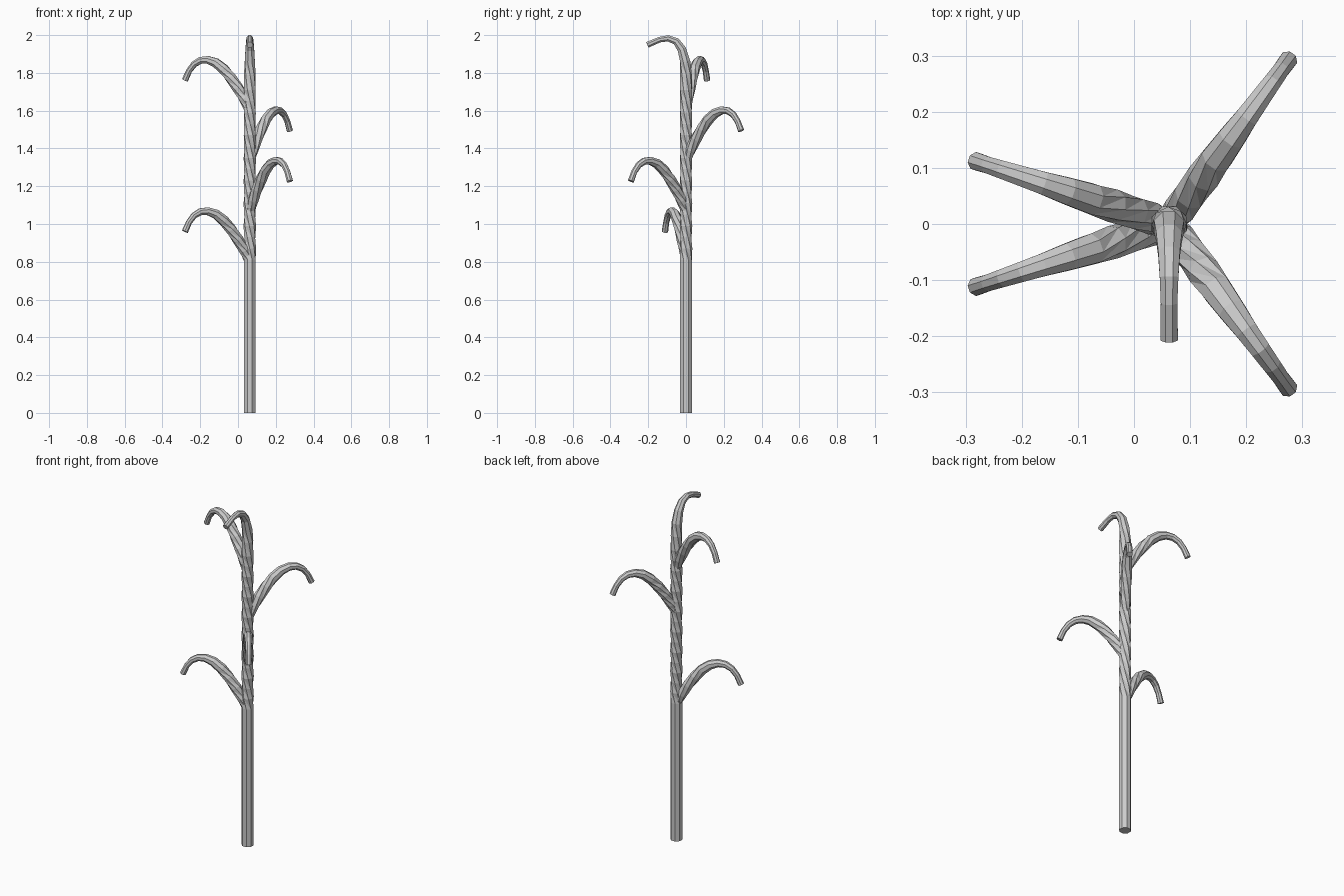
import bpy, bmesh, math
from mathutils import Vector

if "Cube" in bpy.data.objects:
    bpy.data.objects.remove(bpy.data.objects["Cube"])

SIDES = 8
AXIS_X = 0.0625


def tube(name, angle, base_z, path):
    """Low-poly tube in a vertical plane; path = (reach, height, radius, twist in degrees)."""
    a = math.radians(angle)
    out = Vector((math.cos(a), math.sin(a), 0))
    side = Vector((-math.sin(a), math.cos(a), 0))
    up = Vector((0, 0, 1))
    pts = [Vector((AXIS_X, 0, base_z)) + out * p[0] + up * p[1] for p in path]
    bm = bmesh.new()
    rings = []
    for i, p in enumerate(path):
        t = (pts[min(i + 1, len(pts) - 1)] - pts[max(i - 1, 0)]).normalized()
        n = side.cross(t)
        ring = []
        for k in range(SIDES):
            b = math.tau * (k + 0.5) / SIDES + math.radians(p[3])
            ring.append(bm.verts.new(pts[i] + (side * math.cos(b) + n * math.sin(b)) * p[2]))
        rings.append(ring)
    for i in range(len(rings) - 1):
        lo, hi = rings[i], rings[i + 1]
        for k in range(SIDES):
            j = (k + 1) % SIDES
            if path[i][3] != path[i + 1][3]:      # twisted spans are triangulated
                bm.faces.new((lo[k], lo[j], hi[j]))
                bm.faces.new((lo[k], hi[j], hi[k]))
            else:
                bm.faces.new((lo[k], lo[j], hi[j], hi[k]))
    bm.faces.new(rings[0])
    bm.faces.new(rings[-1])
    bmesh.ops.recalc_face_normals(bm, faces=bm.faces)
    me = bpy.data.meshes.new(name)
    bm.to_mesh(me)
    bm.free()
    obj = bpy.data.objects.new(name, me)
    bpy.context.collection.objects.link(obj)
    return obj


# Stem: straight below, twisted above, then a drooping tip
stem = [(0, 0, 0.033, 0), (0, 0.81, 0.033, 0)]
twist = 0
for i in range(1, 16):
    twist += 24
    stem.append((0, 0.81 + i * 0.06, 0.0335 if i % 2 else 0.031, twist))
stem += [(0.000, 1.79, 0.031, twist + 20), (0.004, 1.86, 0.029, twist + 45),
         (0.022, 1.925, 0.025, twist + 45), (0.052, 1.967, 0.021, twist + 45),
         (0.095, 1.983, 0.018, twist + 45), (0.14, 1.976, 0.016, twist + 45),
         (0.205, 1.948, 0.017, twist + 45)]
tube("stem", -90, 0, stem)

# Four arching leaves, all sharing one profile
leaf = [(0.005, 0.00, 0.026, 0), (0.03, 0.05, 0.029, 22), (0.066, 0.108, 0.030, 45),
        (0.105, 0.162, 0.030, 67), (0.145, 0.208, 0.029, 90), (0.19, 0.243, 0.026, 90),
        (0.235, 0.258, 0.022, 90), (0.275, 0.255, 0.0195, 90), (0.31, 0.235, 0.0175, 90),
        (0.338, 0.20, 0.016, 90), (0.361, 0.15, 0.017, 90)]
for i, angle in enumerate((198, 306, 54, 162)):
    tube(f"leaf_{i + 1}", angle, 0.81 + i * 0.267, leaf)
